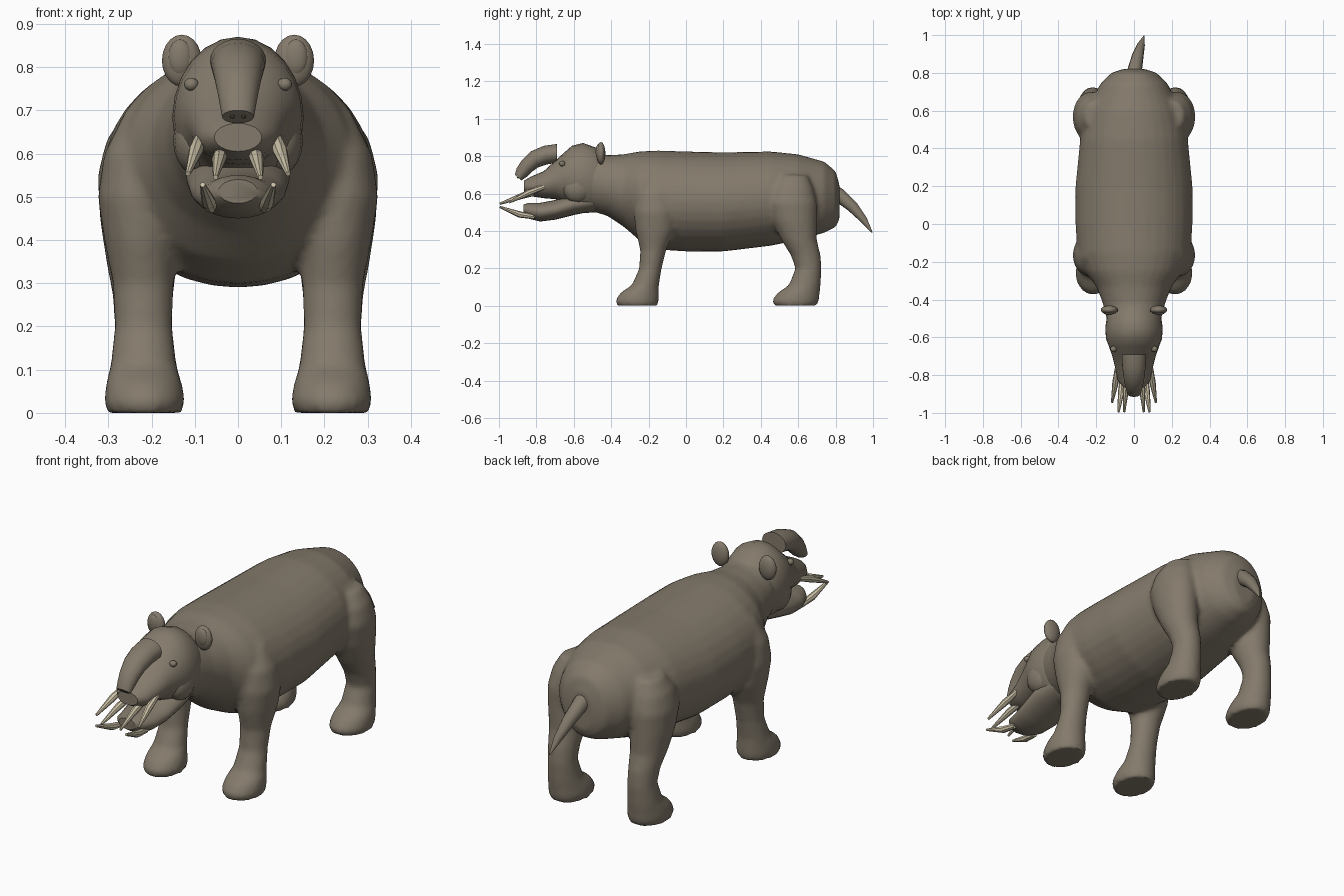
import bpy
import bmesh
import math
from mathutils import Vector, Matrix

if "Cube" in bpy.data.objects:
    bpy.data.objects.remove(bpy.data.objects["Cube"], do_unlink=True)


def make_material(name, rgb):
    mat = bpy.data.materials.new(name)
    mat.use_nodes = True
    color = (*rgb, 1)
    mat.diffuse_color = color
    for node in mat.node_tree.nodes:
        if node.type == "BSDF_PRINCIPLED":
            node.inputs["Base Color"].default_value = color
            node.inputs["Roughness"].default_value = 0.8
    return mat


HIDE = make_material("grey brown hide", (0.23, 0.195, 0.148))
IVORY = make_material("ivory", (0.62, 0.55, 0.40))
DARK = make_material("dark nostril", (0.05, 0.04, 0.03))


def loft(bm, rings, sides=24):
    """Skin a row of ellipses given as (centre, half axis, half axis)."""
    loops = []
    for centre, u, v in rings:
        loop = []
        for i in range(sides):
            angle = math.tau * i / sides
            loop.append(bm.verts.new(centre + u * math.cos(angle) + v * math.sin(angle)))
        loops.append(loop)
    for low, high in zip(loops, loops[1:]):
        for i in range(sides):
            j = (i + 1) % sides
            bm.faces.new((low[i], low[j], high[j], high[i]))
    bm.faces.new(loops[0])
    bm.faces.new(loops[-1])


def body_rings(sections):
    """Upright rings from (y, half width, bottom, top)."""
    return [(Vector((0, y, (low + top) / 2)), Vector((w, 0, 0)),
             Vector((0, 0, (top - low) / 2))) for y, w, low, top in sections]


def leg_rings(sections, side):
    """Level rings from (z, inner x, outer x, front y, back y)."""
    return [(Vector((side * (a + b) / 2, (c + d) / 2, z)), Vector(((b - a) / 2, 0, 0)),
             Vector((0, (d - c) / 2, 0))) for z, a, b, c, d in sections]


def tube_rings(points, radii):
    """Round rings square to a path."""
    points = [Vector(p) for p in points]
    rings = []
    for i, (point, radius) in enumerate(zip(points, radii)):
        tangent = points[min(i + 1, len(points) - 1)] - points[max(i - 1, 0)]
        u = tangent.cross(Vector((0, 0, 1))).normalized()
        v = tangent.cross(u).normalized()
        rings.append((point, u * radius, v * radius))
    return rings


def shade(obj, angle):
    bpy.ops.object.select_all(action="DESELECT")
    obj.select_set(True)
    bpy.context.view_layer.objects.active = obj
    bpy.ops.object.shade_smooth_by_angle(angle=math.radians(angle))


def finish(name, bm, mat, angle=45, blend=False):
    bmesh.ops.recalc_face_normals(bm, faces=bm.faces[:])
    mesh = bpy.data.meshes.new(name)
    bm.to_mesh(mesh)
    bm.free()
    obj = bpy.data.objects.new(name, mesh)
    bpy.context.collection.objects.link(obj)
    if blend:
        bpy.context.view_layer.objects.active = obj
        remesh = obj.modifiers.new("merge", "REMESH")
        remesh.mode = "VOXEL"
        remesh.voxel_size = 0.013
        soften = obj.modifiers.new("soften", "SMOOTH")
        soften.iterations = 5
        for modifier in ("merge", "soften"):
            bpy.ops.object.modifier_apply(modifier=modifier)
    obj.data.materials.clear()
    obj.data.materials.append(mat)
    shade(obj, angle)
    return obj


def ball(name, centre, radii, mat=HIDE):
    bm = bmesh.new()
    place = Matrix.Translation(centre) @ Matrix.Diagonal((*radii, 1))
    bmesh.ops.create_uvsphere(bm, u_segments=16, v_segments=10, radius=1, matrix=place)
    return finish(name, bm, mat)


def lofted(name, rings, mat=HIDE, sides=24, angle=45):
    bm = bmesh.new()
    loft(bm, rings, sides)
    return finish(name, bm, mat, angle)


# Torso, neck and legs, merged into one skin
TORSO = [
    (0.82, .06, .46, .65), (0.80, .12, .42, .72), (0.74, .18, .39, .77),
    (0.60, .25, .35, .81), (0.45, .285, .32, .825), (0.20, .31, .29, .82),
    (0.00, .31, .29, .825), (-.15, .30, .30, .83), (-.25, .26, .35, .825),
    (-.33, .20, .42, .81), (-.42, .165, .48, .805), (-.52, .14, .51, .83)]
FRONT_LEG = [
    (0, .13, .305, -.37, -.15), (.03, .122, .31, -.378, -.145),
    (.07, .13, .305, -.35, -.145), (.11, .142, .295, -.29, -.145),
    (.2, .152, .285, -.25, -.13), (.3, .148, .29, -.245, -.105),
    (.4, .14, .31, -.27, -.06), (.5, .14, .325, -.28, -.05),
    (.6, .14, .31, -.27, -.06), (.7, .14, .26, -.22, -.1)]
HIND_LEG = [
    (0, .13, .305, .47, .70), (.03, .122, .31, .46, .712),
    (.07, .13, .305, .49, .715), (.11, .142, .295, .55, .72),
    (.2, .152, .285, .585, .725), (.27, .15, .29, .56, .72),
    (.35, .14, .305, .51, .70), (.45, .13, .32, .46, .70),
    (.55, .13, .325, .43, .70), (.63, .13, .305, .45, .68),
    (.7, .14, .26, .5, .65)]
skin = bmesh.new()
loft(skin, body_rings(TORSO), 32)
for side in (-1, 1):
    loft(skin, leg_rings(FRONT_LEG, side))
    loft(skin, leg_rings(HIND_LEG, side))
finish("body_and_legs", skin, HIDE, blend=True)

# Skull with upper jaw, and lower jaw
lofted("head", body_rings([
    (-.43, .12, .52, .80), (-.48, .142, .50, .845), (-.55, .152, .495, .87),
    (-.61, .148, .52, .855), (-.65, .132, .55, .82), (-.70, .115, .57, .775),
    (-.76, .10, .575, .72), (-.83, .085, .585, .69), (-.865, .055, .605, .67)]))
lofted("lower_jaw", body_rings([
    (-.48, .10, .51, .61), (-.6, .12, .485, .60), (-.7, .11, .46, .565),
    (-.78, .095, .45, .55), (-.84, .075, .465, .55), (-.87, .045, .485, .54)]))

# Short curved trunk: half width, outer edge (y, z), inner edge (y, z)
TRUNK = [
    (.065, -.69, .865, -.69, .765), (.062, -.76, .855, -.745, .755),
    (.056, -.83, .825, -.79, .74), (.048, -.88, .775, -.825, .715),
    (.042, -.905, .735, -.85, .69), (.037, -.915, .70, -.88, .67)]
trunk_rings = []
for w, y0, z0, y1, z1 in TRUNK:
    outer, inner = Vector((0, y0, z0)), Vector((0, y1, z1))
    trunk_rings.append(((outer + inner) / 2, Vector((w, 0, 0)), (outer - inner) / 2))
lofted("trunk", trunk_rings)

# Ears, eyes, cheeks, nostrils and tusks, mirrored
for side, label in ((-1, "right"), (1, "left")):
    ball(label + "_ear", (side * .13, -.455, .815), (.046, .024, .06))
    ball(label + "_inner_ear", (side * .134, -.468, .822), (.028, .015, .042))
    ball(label + "_eye", (side * .108, -.662, .76), (.017, .016, .015))
    ball(label + "_cheek", (side * .095, -.58, .63), (.055, .08, .08))
    ball(label + "_nostril", (side * .013, -.899, .686), (.005, .005, .005), DARK)
    tusks = {
        "outer_tusk": ((.088, -.76, .635), (.098, -.84, .605), (.116, -.945, .553)),
        "inner_tusk": ((.036, -.77, .61), (.043, -.87, .59), (.052, -.995, .545)),
        "lower_tusk": ((.062, -.81, .475), (.068, -.89, .488), (.082, -.995, .528))}
    for part, path in tusks.items():
        path = [(side * x, y, z) for x, y, z in path]
        lofted(label + "_" + part, tube_rings(path, (.013, .017, .006)), IVORY, 8, 30)

# Tail hanging back and slightly aside
lofted("tail", tube_rings(
    [(0, .77, .62), (.005, .82, .59), (.02, .89, .53), (.038, .95, .46), (.053, .995, .392)],
    (.04, .038, .031, .02, .003)), sides=12)
